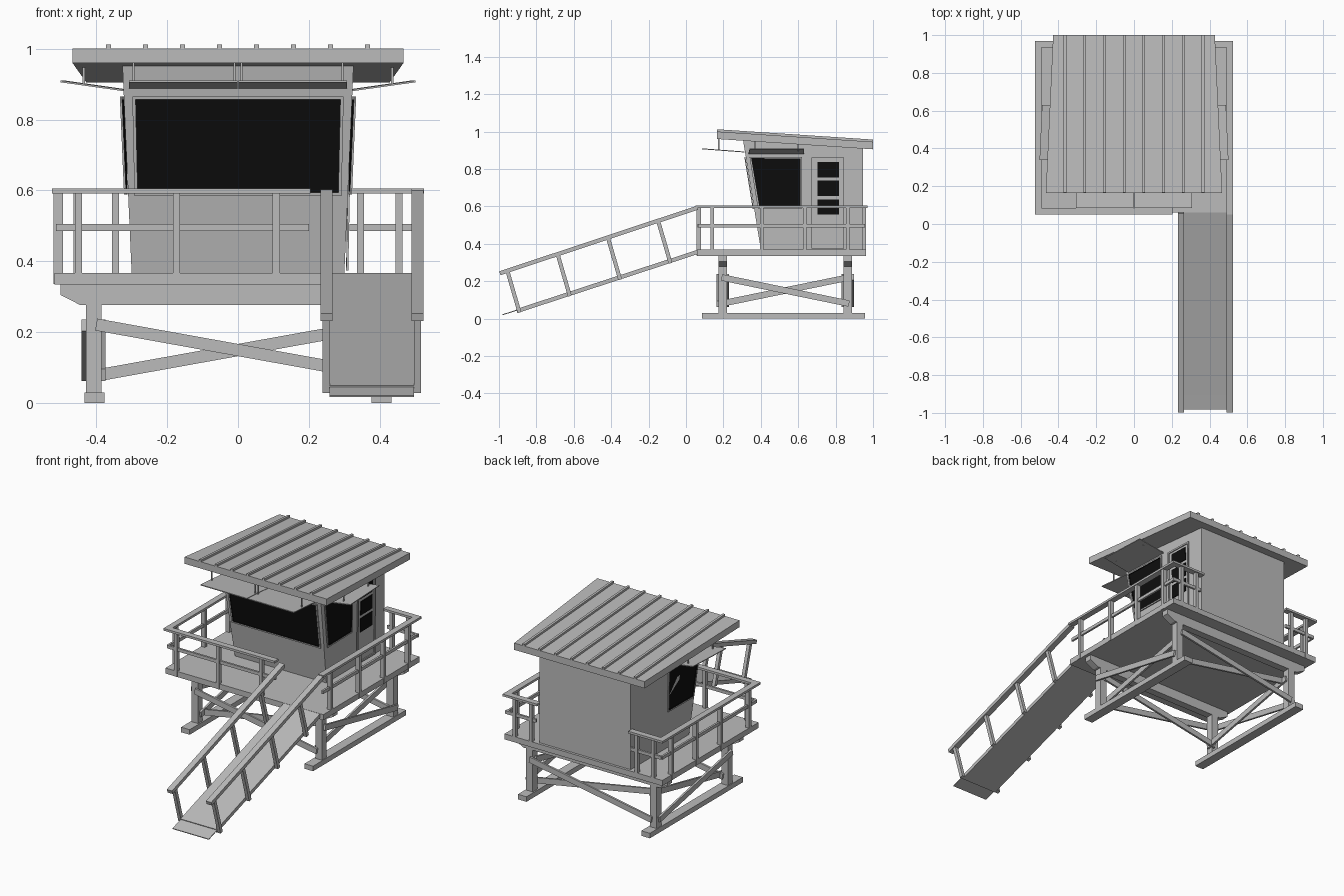
import bpy, bmesh
from mathutils import Vector

cube = bpy.data.objects.get("Cube")
if cube:
    bpy.data.objects.remove(cube, do_unlink=True)


def material(name, colour):
    m = bpy.data.materials.new(name)
    m.use_nodes = True
    m.diffuse_color = colour
    m.node_tree.nodes["Principled BSDF"].inputs["Base Color"].default_value = colour
    return m


GREY = material("painted_grey_wood", (0.5, 0.5, 0.5, 1))
BLACK = material("dark_glass", (0.004, 0.004, 0.004, 1))


def finish(name, bm, mats=(GREY,)):
    mesh = bpy.data.meshes.new(name)
    bm.to_mesh(mesh)
    bm.free()
    for m in mats:
        mesh.materials.append(m)
    ob = bpy.data.objects.new(name, mesh)
    bpy.context.collection.objects.link(ob)
    return ob


def loft(name, ring_a, ring_b, mat=GREY):
    """Solid between two matching outlines."""
    bm = bmesh.new()
    a = [bm.verts.new(p) for p in ring_a]
    b = [bm.verts.new(p) for p in ring_b]
    bm.faces.new(a)
    bm.faces.new(b)
    n = len(a)
    for i in range(n):
        j = (i + 1) % n
        bm.faces.new((a[i], a[j], b[j], b[i]))
    bmesh.ops.recalc_face_normals(bm, faces=bm.faces)
    return finish(name, bm, (mat,))


def box(name, x, y, z):
    ring = [(x[0], y[0]), (x[1], y[0]), (x[1], y[1]), (x[0], y[1])]
    return loft(name, [(*p, z[0]) for p in ring], [(*p, z[1]) for p in ring])


def bar(name, start, end, side, width, depth):
    """Straight plank; width runs along side, depth across it."""
    start, end, side = Vector(start), Vector(end), Vector(side)
    s = side.normalized() * width / 2
    u = (end - start).cross(side).normalized() * depth / 2
    ring = [s + u, s - u, -s - u, -s + u]
    return loft(name, [start + r for r in ring], [end + r for r in ring])


def plate(name, pts, normal, base, thick, mat):
    n = Vector(normal)
    pts = [Vector(p) for p in pts]
    return loft(name, [p + n * base for p in pts], [p + n * (base + thick) for p in pts], mat)


def framed(name, pts, normal, base, rim, centre):
    """Panel whose border stands proud of the centre."""
    n = Vector(normal)
    bm = bmesh.new()
    face = bm.faces.new([bm.verts.new(Vector(p) + n * base) for p in pts])
    face.normal_update()
    if face.normal.dot(n) < 0:
        face.normal_flip()
    ring = bmesh.ops.inset_individual(bm, faces=[face], thickness=rim)["faces"]
    face.material_index = 1
    out = bmesh.ops.extrude_face_region(bm, geom=ring)["geom"]
    verts = [v for v in out if isinstance(v, bmesh.types.BMVert)]
    bmesh.ops.translate(bm, verts=verts, vec=n * 0.006)
    return finish(name, bm, (GREY, centre))


SIDES = (("right", -1), ("left", 1))
X, Y = (1, 0, 0), (0, 1, 0)

# Substructure: skids, posts, chamfered cross beams
for label, s in SIDES:
    x = (s * 0.405 - 0.028, s * 0.405 + 0.028)
    box(label + "_skid", x, (0.085, 0.957), (0, 0.03))
    for end, y in (("front", 0.197), ("rear", 0.865)):
        box(f"{end}_{label}_post", (s * 0.407 - 0.022, s * 0.407 + 0.022),
            (y - 0.022, y + 0.022), (0.03, 0.28))
    # Side cross braces, one on each face of the posts
    for where, off, z0, z1 in (("outer", 0.435, 0.22, 0.08), ("inner", 0.379, 0.08, 0.22)):
        bar(f"{label}_{where}_brace", (s * off, 0.19, z0), (s * off, 0.872, z1), X, 0.012, 0.034)

beam = [(-0.5, 0.336), (-0.5, 0.305), (-0.445, 0.277), (0.445, 0.277), (0.5, 0.305), (0.5, 0.336)]
for end, y in (("front", 0.197), ("rear", 0.865)):
    loft(end + "_cross_beam", [(x, y - 0.022, z) for x, z in beam],
         [(x, y + 0.022, z) for x, z in beam])
    for where, off, z0, z1 in (("outer", -0.028, 0.222, 0.078), ("inner", 0.028, 0.078, 0.222)):
        bar(f"{end}_{where}_brace", (-0.4, y + off, z0), (0.4, y + off, z1), Y, 0.012, 0.034)

# Deck
box("deck", (-0.518, 0.518), (0.06, 0.962), (0.335, 0.368))

# Railings: cap, middle rail and posts for each run
CAP, MID, POST = (0.592, 0.605), (0.486, 0.505), (0.336, 0.595)


def x_railing(name, x0, x1, y, posts):
    box(name + "_cap", (x0, x1), (y - 0.018, y + 0.018), CAP)
    box(name + "_middle", (x0 + 0.015, x1 - 0.005), (y - 0.006, y + 0.006), MID)
    for px in posts:
        box(name + "_post", (px - 0.01, px + 0.01), (y - 0.011, y + 0.011), POST)


x_railing("front_railing", -0.522, 0.205, 0.068, (-0.45, -0.173, 0.108))
for label, s in SIDES:
    x0, x1 = sorted((s * 0.3, s * 0.522))
    x_railing(label + "_rear_railing", x0, x1, 0.952, (s * 0.346, s * 0.454))
    x = s * 0.507
    box(label + "_railing_cap", (x - 0.018, x + 0.018), (0.05, 0.97), CAP)
    box(label + "_railing_middle", (x - 0.006, x + 0.006), (0.065, 0.955), MID)
    for y in (0.14, 0.405, 0.635, 0.865):
        box(label + "_railing_post", (x - 0.013, x + 0.013), (y - 0.01, y + 0.01), POST)

# Ramp with its handrails
bar("ramp", (0.377, -0.905, 0.04), (0.377, 0.065, 0.357), X, 0.238, 0.022)
bar("ramp_lip", (0.377, -0.982, 0.02), (0.377, -0.9, 0.046), X, 0.238, 0.005)
for label, x in (("right", 0.249), ("left", 0.506)):
    bar(label + "_ramp_handrail", (x, -0.995, 0.242), (x, 0.06, 0.592), X, 0.034, 0.022)
    for k in range(4):
        y, z = k * 0.269, k * 0.088
        bar(label + "_ramp_post", (x, y - 0.955, z + 0.255), (x, y - 0.89, z + 0.032),
            X, 0.02, 0.021)

# Cabin, leaning outward at the front
FLOOR, TOP = 0.368, 0.955


def front_y(z):
    return 0.40 - 0.095 * (z - FLOOR) / (TOP - FLOOR)


def wall_x(y, z):
    lean = 0.026 * (z - FLOOR) / (TOP - FLOOR)
    return 0.3 + lean * (0.947 - y) / (0.947 - front_y(z))


loft("cabin", [(-0.3, 0.4, FLOOR), (0.3, 0.4, FLOOR), (0.3, 0.947, FLOOR), (-0.3, 0.947, FLOOR)],
     [(-0.326, 0.305, TOP), (0.326, 0.305, TOP), (0.3, 0.947, 0.912), (-0.3, 0.947, 0.912)])

# Windows
front = [(x, front_y(z), z) for x, z in
         ((-0.292, 0.585), (0.292, 0.585), (0.298, 0.865), (-0.298, 0.865))]
framed("front_window", front, (0, -1, 0), 0.002, 0.013, BLACK)
for label, s in SIDES:
    pts = [(s * wall_x(y, z), y, z) for y, z in
           ((front_y(0.588) + 0.02, 0.588), (0.62, 0.588), (0.62, 0.865), (front_y(0.865) + 0.02, 0.865))]
    framed(label + "_window", pts, (s, 0, 0), 0.006, 0.012, BLACK)


# Door with three panes
def on_wall(y0, y1, z0, z1):
    return [(wall_x(y, z), y, z) for y, z in ((y0, z0), (y1, z0), (y1, z1), (y0, z1))]


framed("door", on_wall(0.672, 0.845, 0.374, 0.86), X, 0.005, 0.014, GREY)
for z0 in (0.555, 0.655, 0.755):
    plate("door_pane", on_wall(0.703, 0.818, z0, z0 + 0.082), X, 0.004, 0.004, BLACK)

# Sloping roof, narrower at the back, with raised seams
roof = [(-0.467, 0.165), (0.467, 0.165), (0.428, 1.0), (-0.428, 1.0)]


def roof_z(y):
    return 1.0 - 0.066 * (y - 0.165)


loft("roof", [(x, y, roof_z(y) - 0.04) for x, y in roof], [(x, y, roof_z(y)) for x, y in roof])
for i in range(8):
    x = -0.365 + i * 0.1043
    bar("roof_seam", (x, 0.165, roof_z(0.165) + 0.005), (x, 1.0, roof_z(1.0) + 0.005), X, 0.014, 0.014)

# Raised shutters over the windows, hung from the roof
for label, s in SIDES:
    x0, x1 = sorted((s * 0.002, s * 0.307))
    plate(label + "_front_shutter", [(x0, 0.085, 0.905), (x1, 0.085, 0.905),
          (x1, 0.312, 0.888), (x0, 0.312, 0.888)], (0, 0, 1), 0, 0.005, GREY)
    for x in (s * 0.01, s * 0.295):
        box(label + "_front_shutter_strut", (x - 0.003, x + 0.003), (0.172, 0.178), (0.9, 0.963))
    plate(label + "_side_shutter", [(s * 0.5, 0.34, 0.905), (s * 0.487, 0.63, 0.905),
          (s * 0.312, 0.63, 0.88), (s * 0.322, 0.335, 0.88)], (0, 0, 1), 0, 0.005, GREY)
    for y in (0.37, 0.6):
        x = s * 0.435
        box(label + "_side_shutter_strut", (x - 0.003, x + 0.003), (y - 0.003, y + 0.003),
            (0.896, roof_z(y) - 0.035))
